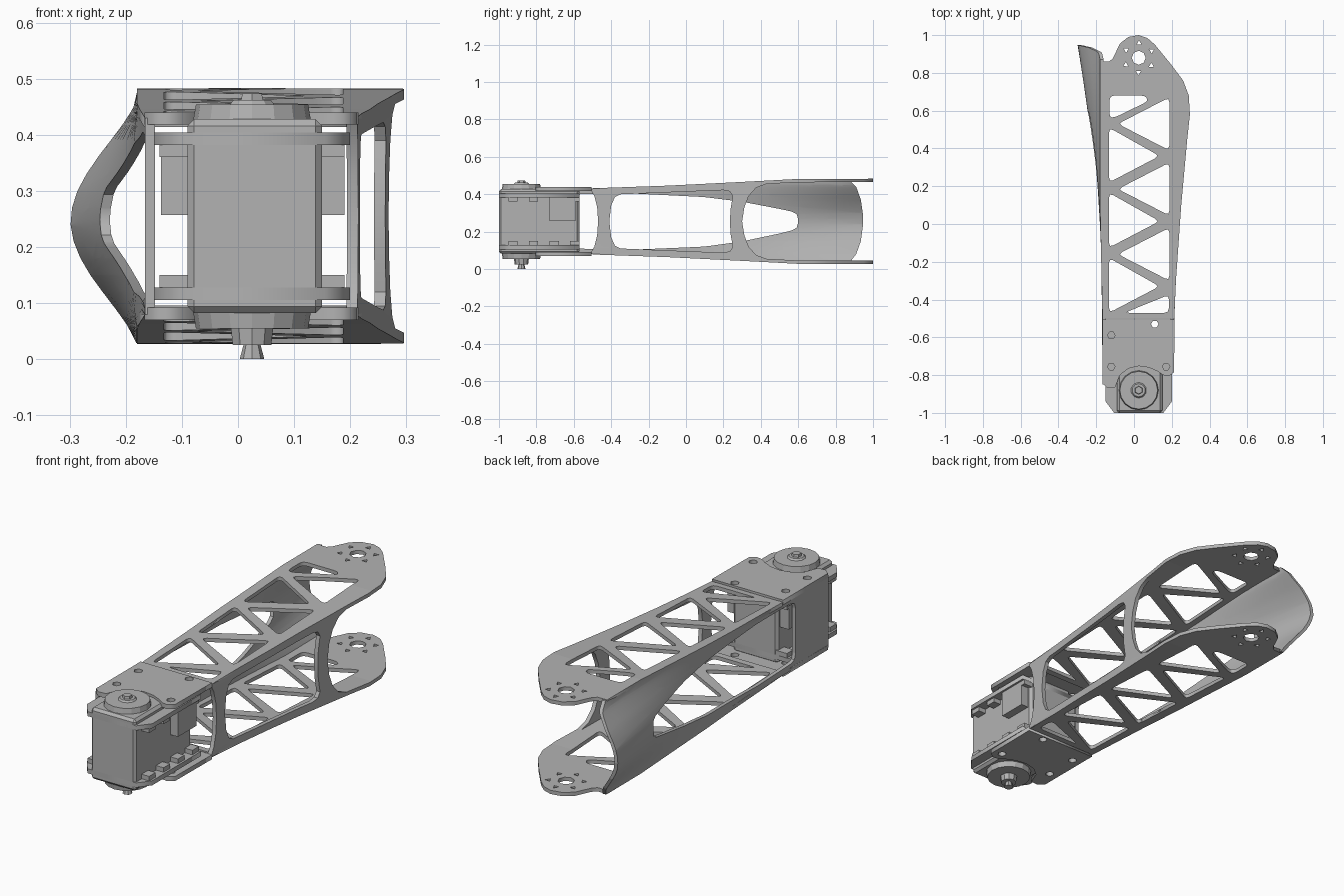
import bpy, bmesh, math
from mathutils import Vector

cube = bpy.data.objects.get("Cube")
if cube:
    bpy.data.objects.remove(cube, do_unlink=True)

gray = bpy.data.materials.new("matte gray")
gray.use_nodes = True
gray.diffuse_color = (0.45, 0.45, 0.45, 1)
gray.node_tree.nodes["Principled BSDF"].inputs["Base Color"].default_value = gray.diffuse_color

MID = 0.255              # height of the mirror plane between both plates
AXLE = (0.025, -0.88)    # servo axle


def finish(name, bm, smooth=False):
    bmesh.ops.recalc_face_normals(bm, faces=bm.faces)
    mesh = bpy.data.meshes.new(name)
    bm.to_mesh(mesh)
    bm.free()
    mesh.materials.append(gray)
    obj = bpy.data.objects.new(name, mesh)
    bpy.context.collection.objects.link(obj)
    if smooth:
        bpy.ops.object.select_all(action='DESELECT')
        obj.select_set(True)
        bpy.context.view_layer.objects.active = obj
        bpy.ops.object.shade_smooth_by_angle(angle=math.radians(30))
    return obj


def lerp(points, t):
    """Piecewise linear value through (t, value) points."""
    if t <= points[0][0]:
        return points[0][1]
    for (a, va), (b, vb) in zip(points, points[1:]):
        if t <= b:
            return va + (vb - va) * (t - a) / (b - a)
    return points[-1][1]


def rounded(points, r):
    """Round the corners of a polygon."""
    out = []
    pts = [Vector(p) for p in points]
    for i, p in enumerate(pts):
        da, db = pts[i - 1] - p, pts[(i + 1) % len(pts)] - p
        a = p + da.normalized() * min(r, da.length * 0.4)
        b = p + db.normalized() * min(r, db.length * 0.4)
        out += [a, (a + b + 2 * p) / 4, b]
    return out


def ring(cx, cy, r, n, start=0.0):
    return [(cx + r * math.cos(start + k * math.tau / n),
             cy + r * math.sin(start + k * math.tau / n)) for k in range(n)]


def panel(name, outline, holes, thick, place, u_cuts=(), v_cuts=(), smooth=False):
    """Flat sheet with holes, sliced at the cuts and bent by place(u, v, w)."""
    curve = bpy.data.curves.new(name, 'CURVE')
    curve.dimensions = '2D'
    curve.fill_mode = 'BOTH'
    curve.extrude = thick / 2
    for loop in [outline] + holes:
        spline = curve.splines.new('POLY')
        spline.points.add(len(loop) - 1)
        for pt, p in zip(spline.points, loop):
            pt.co = (p[0], p[1], 0, 1)
        spline.use_cyclic_u = True
    temp = bpy.data.objects.new(name + " helper", curve)
    bpy.context.collection.objects.link(temp)
    bpy.context.view_layer.update()
    flat = bpy.data.meshes.new_from_object(
        temp.evaluated_get(bpy.context.evaluated_depsgraph_get()))
    bm = bmesh.new()
    bm.from_mesh(flat)
    bpy.data.objects.remove(temp, do_unlink=True)
    bpy.data.meshes.remove(flat)
    bmesh.ops.remove_doubles(bm, verts=bm.verts, dist=0.0001)
    for axis, cuts in ((0, u_cuts), (1, v_cuts)):
        for c in cuts:
            co, no = Vector((0, 0, 0)), Vector((0, 0, 0))
            co[axis], no[axis] = c, 1
            bmesh.ops.bisect_plane(bm, geom=bm.verts[:] + bm.edges[:] + bm.faces[:],
                                   plane_co=co, plane_no=no)
    for v in bm.verts:
        v.co = place(*v.co)
    return finish(name, bm, smooth)


def box(name, lo, hi, bevel=0.0):
    bm = bmesh.new()
    bmesh.ops.create_cube(bm, size=1)
    for v in bm.verts:
        v.co = [l + (h - l) * (c + 0.5) for l, h, c in zip(lo, hi, v.co)]
    if bevel:
        bmesh.ops.bevel(bm, geom=bm.edges[:], offset=bevel, segments=1, affect='EDGES')
    return finish(name, bm)


def drum(name, z0, z1, r0, r1, n=16):
    bm = bmesh.new()
    bmesh.ops.create_cone(bm, cap_ends=True, segments=n, radius1=r0, radius2=r1, depth=z1 - z0)
    bmesh.ops.translate(bm, verts=bm.verts, vec=(*AXLE, (z0 + z1) / 2))
    return finish(name, bm)


def top_z(y):
    return lerp([(-0.5, 0.432), (-0.1, 0.446), (0.3, 0.466), (0.6, 0.482), (1, 0.483)], y)


# Upper and lower truss plates
RIGHT = [(-0.5, 0.213), (-0.3, 0.222), (0.1, 0.25), (0.45, 0.282), (0.58, 0.296)]
outline = [(x, y) for y, x in RIGHT]
outline += [(0.29, 0.68), (0.26, 0.76), (0.2, 0.84), (0.11, 0.95), (0.07, 0.985), (0.025, 1),
            (-0.03, 0.99), (-0.075, 0.955), (-0.11, 0.88), (-0.13, 0.86), (-0.18, 0.86),
            (-0.18, 0.1), (-0.167, -0.5)]
truss = [[(-0.13, 0.68), (0.06, 0.68), (0.075, 0.65), (-0.1, 0.565), (-0.13, 0.565)],
         [(0.185, -0.375), (0.185, -0.47), (-0.05, -0.47)]]
for k in range(3):
    y = 0.53 - 0.345 * k
    truss.append([(0.187, y + 0.14), (-0.085, y), (0.187, y - 0.14)])
    truss.append([(-0.132, y - 0.02), (-0.132, y - 0.31), (0.135, y - 0.17)])
holes = [rounded(t, 0.025) for t in truss] + [ring(0.025, 0.88, 0.037, 8)]
for k in range(6):
    a = 0.5 + k * math.tau / 6
    holes.append(ring(0.025 + 0.078 * math.cos(a), 0.88 + 0.078 * math.sin(a), 0.015, 3, a))

# Servo mounting plates, scooped around the horn
mount = [(-0.167, -0.505), (0.215, -0.505), (0.212, -0.785), (0.185, -0.805), (0.155, -0.8),
         (0.125, -0.78), (0.08, -0.76), (0.025, -0.752), (-0.03, -0.765), (-0.075, -0.8),
         (-0.1, -0.865), (-0.14, -0.868), (-0.167, -0.845)]
screws = [ring(x, y, 0.02, 6) for x, y in
          ((-0.12, -0.59), (0.11, -0.53), (-0.12, -0.755), (0.17, -0.755))]

# Servo flange with chamfered nose
flange = [(-0.15, -0.57), (0.2, -0.57), (0.2, -0.94), (0.155, -1), (-0.105, -1), (-0.15, -0.94)]

for side, s in (("upper", 1), ("lower", -1)):
    panel(side + "_truss_plate", outline, holes, 0.018,
          lambda x, y, w: (x, y, MID + s * (top_z(y) - 0.009 - MID + w)),
          v_cuts=(-0.1, 0.3, 0.6))
    panel(side + "_mount_plate", mount, screws, 0.022,
          lambda x, y, w: (x, y, MID + s * (0.174 + w)))
    panel(side + "_servo_flange", flange, [], 0.022,
          lambda x, y, w: (x, y, MID + s * (0.138 + w)))
    # Clip teeth along both sides of the servo
    for k in range(4):
        y = -0.95 + k * 0.11
        for x0, x1 in ((-0.14, -0.08), (0.14, 0.19)):
            z = sorted((MID + s * 0.105, MID + s * 0.13))
            box(side + "_clip_tooth", (x0, y, z[0]), (x1, y + 0.05, z[1]))

# Straight side wall with a long window and an arched rear edge
edge = [(-0.51, 0.425), (-0.49, 0.39), (-0.475, 0.33), (-0.47, MID)]
rear = [(0.3, MID), (0.312, 0.33), (0.335, 0.39), (0.375, 0.435), (0.43, 0.455), (0.55, 0.468),
        (0.58, 0.478)]


def flip(points):
    return [(y, 2 * MID - z) for y, z in reversed(points)]


crest = [(y, top_z(y) - 0.002) for y in (0.3, -0.1, -0.5)]
half = edge[::-1] + crest[::-1] + rear[::-1]
window = [(-0.41, MID), (-0.4, 0.34), (-0.38, 0.385), (-0.35, 0.4), (0.2, 0.422), (0.235, 0.415),
          (0.25, 0.39), (0.238, 0.32), (0.235, MID)]
panel("window_wall", half + flip(half)[1:-1], [window + flip(window)[1:-1]], 0.02,
      lambda y, z, w: (lerp(RIGHT, y) - 0.01 + w, y, z),
      u_cuts=(-0.3, 0.1, 0.45), smooth=True)


# Flared side wall, bulging outwards towards the rear
def flare(y, z, w):
    t = min(1, abs(z - 0.245) / 0.225)
    grow = 0.12 * (max(0, y + 0.2) / 1.15) ** 1.6
    bulge = grow * max(0, math.cos(t * math.pi / 2)) ** 1.4
    return (lerp([(-0.5, -0.157), (0.1, -0.17)], y) - bulge + w, y, z)


upper = [(y, top_z(y) - 0.002) for y in (-0.85, -0.5, -0.1, 0.3, 0.6, 0.87)]
tip = [(0.91, 0.44), (0.935, 0.37), (0.945, 0.3), (0.947, 0.24), (0.935, 0.15), (0.91, 0.08)]
opening = [(-0.6, 0.11), (-0.3, 0.103), (0.1, 0.12), (0.3, 0.148), (0.5, 0.19), (0.6, 0.215),
           (0.6, 0.3), (0.5, 0.322), (0.3, 0.36), (0.1, 0.385), (-0.3, 0.405), (-0.6, 0.4)]
panel("flared_wall", upper + tip + flip(upper), [rounded(opening, 0.035)], 0.018, flare,
      u_cuts=[-0.2 + 0.08 * k for k in range(14)],
      v_cuts=[0.06 + 0.03 * k for k in range(14)], smooth=True)

# Servo body and cable sockets
box("servo_body", (-0.09, -1, 0.082), (0.15, -0.57, 0.428), 0.012)
box("left_socket", (0.14, -0.73, 0.257), (0.19, -0.59, 0.385))
box("right_socket", (-0.137, -0.73, 0.257), (-0.08, -0.59, 0.385))

# Horn discs, hubs and axle ends
drum("upper_horn", 0.425, 0.454, 0.105, 0.1)
drum("upper_hub", 0.45, 0.462, 0.045, 0.035, 10)
drum("upper_screw", 0.455, 0.474, 0.024, 0.02, 6)
drum("lower_horn", 0.055, 0.085, 0.1, 0.105)
drum("lower_hub", 0.025, 0.058, 0.036, 0.04, 10)
drum("lower_axle", 0, 0.03, 0.022, 0.014, 8)
